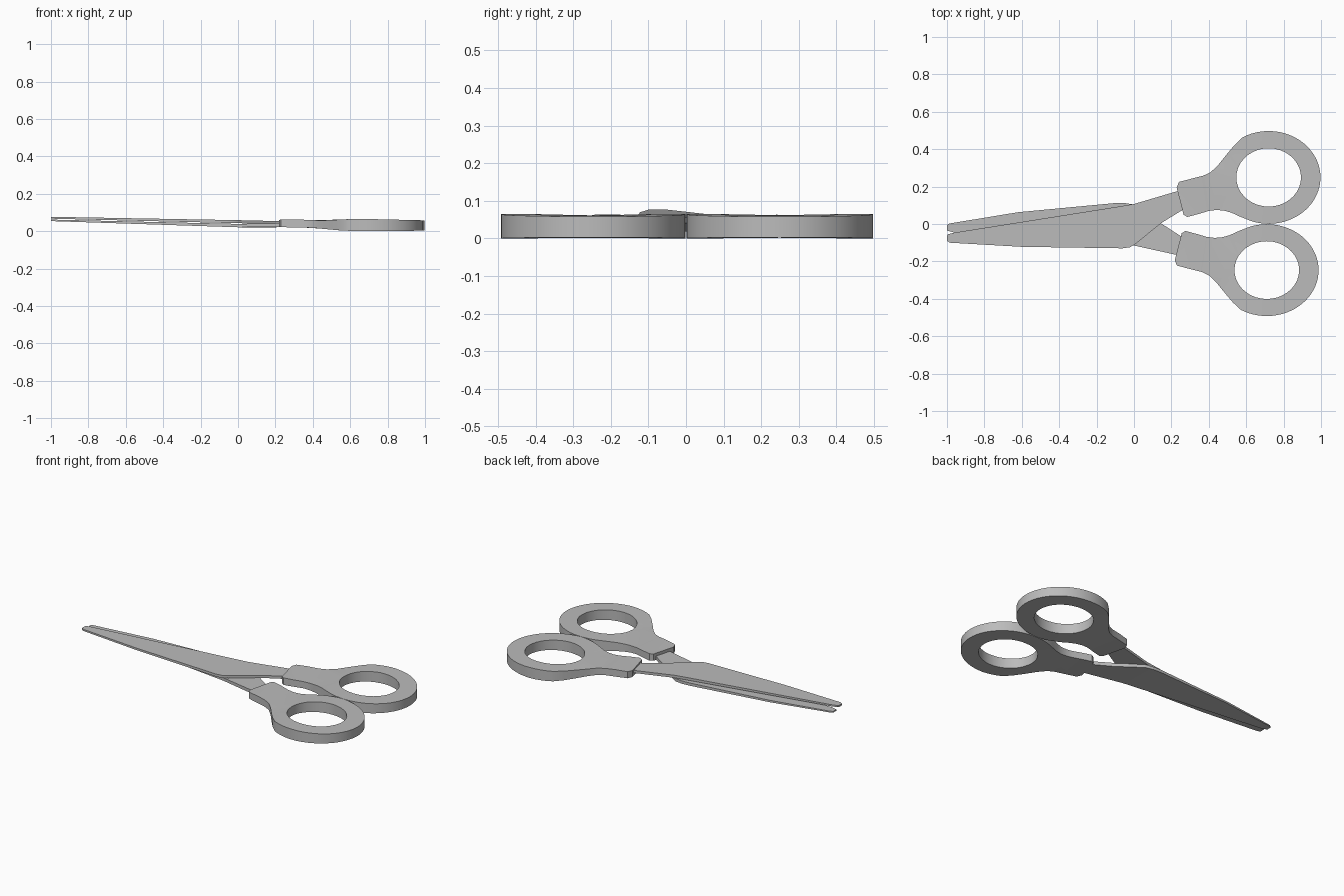
import bpy, bmesh
from math import cos, sin, radians

if "Cube" in bpy.data.objects:
    bpy.data.objects.remove(bpy.data.objects["Cube"])

steel = bpy.data.materials.new("plain grey")
steel.use_nodes = True
GREY = (0.5, 0.5, 0.5, 1)
steel.diffuse_color = GREY
steel.node_tree.nodes["Principled BSDF"].inputs["Base Color"].default_value = GREY


def ramp(points, x):
    """Height at x along a broken line."""
    for (x0, z0), (x1, z1) in zip(points, points[1:]):
        if x <= x1:
            return z0 + (z1 - z0) * max(0, (x - x0) / (x1 - x0))
    return points[-1][1]


def plate(name, loops, low, high):
    """Fill closed outlines, thicken them, and shape both faces along x."""
    bm = bmesh.new()
    edges = []
    for loop in loops:
        vs = [bm.verts.new((x, y, 0)) for x, y in loop]
        edges += [bm.edges.new((a, b)) for a, b in zip(vs, vs[1:] + vs[:1])]
    bmesh.ops.triangle_fill(bm, edges=edges, use_beauty=True)
    bottom = list(bm.verts)
    res = bmesh.ops.extrude_face_region(bm, geom=bm.faces[:], use_keep_orig=True)
    for v in bottom:
        v.co.z = ramp(low, v.co.x)
    for v in [g for g in res["geom"] if isinstance(g, bmesh.types.BMVert)]:
        v.co.z = ramp(high, v.co.x)
    bmesh.ops.recalc_face_normals(bm, faces=bm.faces[:])
    mesh = bpy.data.meshes.new(name)
    bm.to_mesh(mesh)
    bm.free()
    mesh.materials.append(steel)
    ob = bpy.data.objects.new(name, mesh)
    bpy.context.collection.objects.link(ob)
    bpy.ops.object.select_all(action='DESELECT')
    ob.select_set(True)
    bpy.context.view_layer.objects.active = ob
    bpy.ops.object.shade_smooth_by_angle(angle=radians(30))
    return ob


def arc(cx, cy, rx, ry, start, end, n):
    angles = [radians(start + (end - start) * i / n) for i in range(n + 1)]
    return [(cx + rx * cos(a), cy + ry * sin(a)) for a in angles]


# Handles: a finger ring that flows into a squared grip
grip_outer = [(0.265, 0.05), (0.228, 0.195), (0.24, 0.225), (0.31, 0.243), (0.37, 0.258),
              (0.41, 0.277), (0.45, 0.315), (0.5, 0.378), (0.54, 0.425)]
ring = arc(0.72, 0.249, 0.277, 0.248, 120, -110, 44)
grip_inner = [(0.57, 0.038), (0.52, 0.061), (0.48, 0.072), (0.44, 0.075), (0.4, 0.07),
              (0.34, 0.052), (0.285, 0.038)]
outline = grip_outer + ring + grip_inner
hole = arc(0.72, 0.249, 0.173, 0.156, 0, 350, 35)
under = [(0.22, 0.022), (0.4, 0.018), (0.46, 0.012), (0.56, 0.003), (0.7, 0), (1, 0.003)]
over = [(0.22, 0.061), (0.29, 0.064), (0.45, 0.057), (0.58, 0.064), (0.7, 0.065), (1, 0.058)]
for name, side, shift in (("left_handle", 1, 0), ("right_handle", -1, -0.01)):
    loops = [[(x + shift, y * side * (1 if side > 0 else 0.99)) for x, y in loop]
             for loop in (outline, hole)]
    plate(name, loops, under, over)

# Upper blade, crossing from the back grip to the front edge
upper = [(0.34, 0.19), (0.24, 0.178), (0.0, 0.107), (-0.04, 0.1), (-0.96, -0.046), (-0.995, -0.055),
         (-1, -0.065), (-1, -0.09), (-0.985, -0.1), (-0.6, -0.122), (-0.06, -0.13),
         (-0.02, -0.124), (0.01, -0.105), (0.15, 0.008), (0.26, 0.075), (0.34, 0.1)]
plate("upper_blade", [upper], [(-1, 0.067), (0, 0.043), (0.34, 0.035)],
      [(-1, 0.077), (0, 0.059), (0.34, 0.051)])

# Lower blade, the opposite crossing
lower = [(0.34, -0.18), (0.24, -0.168), (0.0, -0.115), (-0.04, -0.11), (-0.96, -0.046), (-1, -0.035),
         (-1, -0.005), (-0.985, 0.003), (-0.62, 0.063), (-0.1, 0.112), (-0.05, 0.112),
         (0.0, 0.104), (0.15, 0.0), (0.25, -0.065), (0.34, -0.09)]
plate("lower_blade", [lower], [(-1, 0.054), (0, 0.021), (0.12, 0.018), (0.34, 0.026)],
      [(-1, 0.062), (0, 0.039), (0.34, 0.045)])
